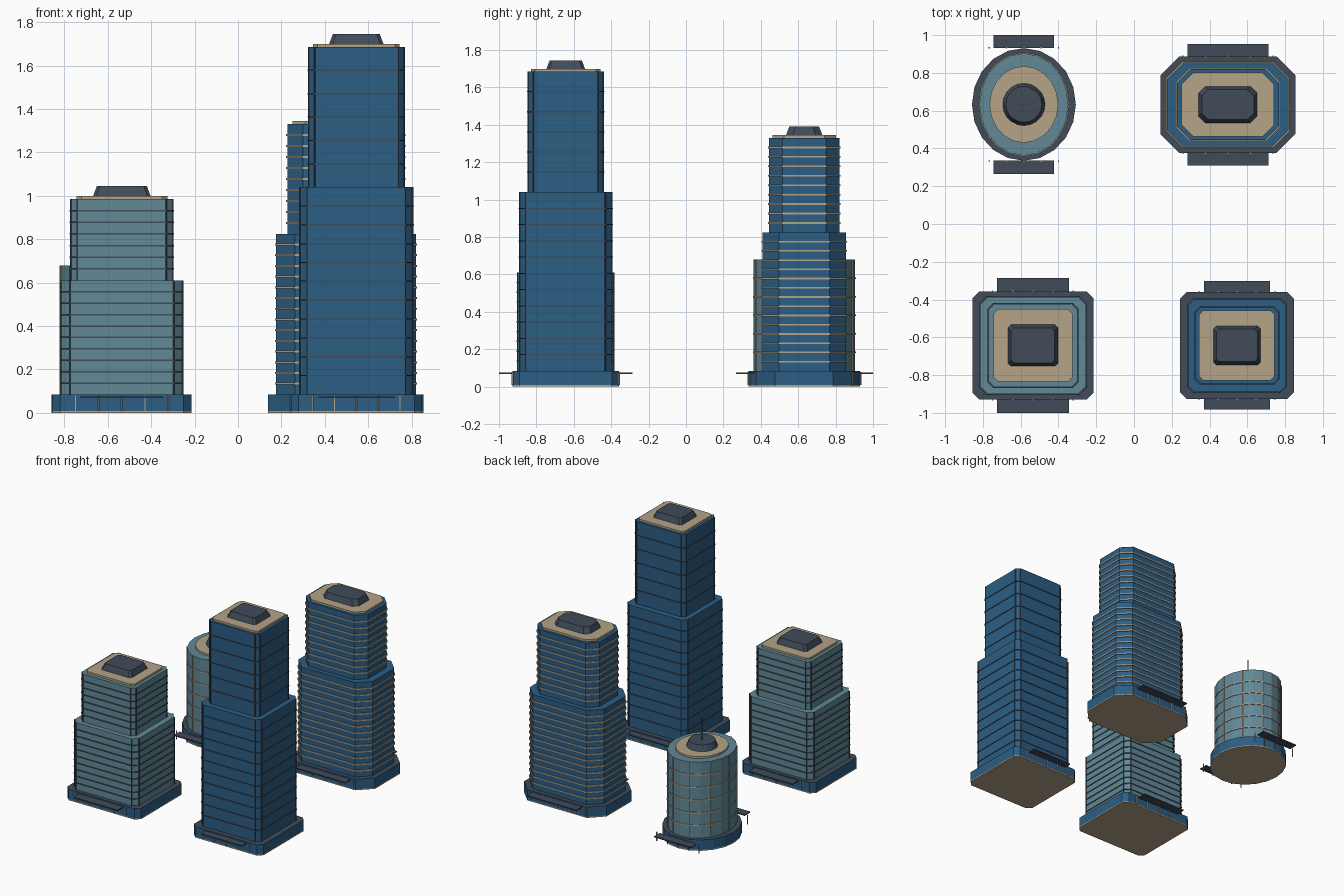
import bpy, bmesh, math

cube = bpy.data.objects.get("Cube")
if cube:
    bpy.data.objects.remove(cube)


def material(name, rgb):
    m = bpy.data.materials.new(name)
    m.use_nodes = True
    m.diffuse_color = (*rgb, 1)
    m.node_tree.nodes["Principled BSDF"].inputs["Base Color"].default_value = (*rgb, 1)
    return m


BLUE = material("blue_glass", (0.025, 0.11, 0.23))
TEAL = material("teal_glass", (0.12, 0.25, 0.31))
SLATE = material("dark_slate", (0.052, 0.07, 0.10))
BEIGE = material("beige_stone", (0.46, 0.37, 0.245))


def finish(name, bm, *mats):
    bmesh.ops.recalc_face_normals(bm, faces=bm.faces)
    me = bpy.data.meshes.new(name)
    for m in mats:
        me.materials.append(m)
    # second material goes on upward faces
    if len(mats) > 1:
        for f in bm.faces:
            f.material_index = int(f.normal.z > 0.9)
    bm.to_mesh(me)
    bm.free()
    ob = bpy.data.objects.new(name, me)
    bpy.context.collection.objects.link(ob)
    return ob


def outline(c, hx, hy, cut):
    """Chamfered rectangle, or a faceted oval when cut is None."""
    if cut is None:
        n = 20
        pts = [(hx * math.cos(math.tau * i / n), hy * math.sin(math.tau * i / n))
               for i in range(n)]
    else:
        a, b = hx - cut, hy - cut
        pts = [(hx, -b), (hx, b), (a, hy), (-a, hy),
               (-hx, b), (-hx, -b), (-a, -hy), (a, -hy)]
    return [(c[0] + x, c[1] + y) for x, y in pts]


def loop(bm, pts, z):
    return [bm.verts.new((x, y, z)) for x, y in pts]


def bridge(bm, p, q):
    n = len(p)
    for i in range(n):
        j = (i + 1) % n
        bm.faces.new((p[i], p[j], q[j], q[i]))


def block(name, c, size, z0, z1, *mats, inset=0.0):
    hx, hy, cut = size
    bm = bmesh.new()
    low = loop(bm, outline(c, hx, hy, cut), z0)
    top = loop(bm, outline(c, hx - inset, hy - inset, cut), z1)
    bridge(bm, low, top)
    bm.faces.new(low)
    bm.faces.new(top)
    return finish(name, bm, *mats)


def bands(name, c, size, z0, z1, count, thick, mat, out=0.005):
    """Thin floor ledges around a shaft, spaced evenly between z0 and z1."""
    hx, hy, cut = size
    inner = outline(c, hx - 0.002, hy - 0.002, cut)
    outer = outline(c, hx + out, hy + out, cut)
    bm = bmesh.new()
    for i in range(1, count):
        z = z0 + (z1 - z0) * i / count
        rings = [loop(bm, p, z + s * thick / 2)
                 for p, s in ((inner, -1), (outer, -1), (outer, 1), (inner, 1))]
        for k in range(4):
            bridge(bm, rings[k], rings[(k + 1) % 4])
    return finish(name, bm, mat)


def add_box(bm, x, y, z0, z1, wx, wy):
    low = loop(bm, outline((x, y), wx / 2, wy / 2, 0.2 * min(wx, wy)), z0)
    top = loop(bm, outline((x, y), wx / 2, wy / 2, 0.2 * min(wx, wy)), z1)
    bridge(bm, low, top)
    bm.faces.new(low)
    bm.faces.new(top)


def posts(name, c, size, z0, z1, step, mat, w=0.007):
    """Slim vertical strips on the corners of a shaft."""
    bm = bmesh.new()
    for x, y in outline(c, *size)[::step]:
        add_box(bm, x, y, z0, z1, w, w)
    return finish(name, bm, mat)


def entrances(name, c, hx, hy, half, depth):
    """Front and back canopies, each with a row of slim mullions."""
    for side, s in (("front", -1), ("back", 1)):
        bm = bmesh.new()
        y0, y1 = c[1] + s * hy, c[1] + s * (hy + depth)
        bmesh.ops.create_cube(bm, size=1)
        for v in bm.verts:
            v.co = (c[0] + v.co.x * 2 * half, (y0 + y1) / 2 + v.co.y * abs(y1 - y0),
                    0.072 + v.co.z * 0.008)
        finish(f"{name}_{side}_canopy", bm, SLATE)
        bm = bmesh.new()
        for i in range(-2, 3):
            add_box(bm, c[0] + i * hx / 3, y0 + s * 0.002, 0.008, 0.079, 0.006, 0.008)
        finish(f"{name}_{side}_mullions", bm, BEIGE)


def tower(name, c, glass, band_mat, podium, tiers, roof, cap, canopy, thick, corner_mat, step):
    # ground slab, podium and entrances
    block(name + "_base_slab", c, podium, 0, 0.008, BEIGE)
    block(name + "_podium", c, podium, 0.008, 0.085, BLUE, SLATE)
    entrances(name, c, podium[0], podium[1], *canopy)
    # stacked shafts with floor ledges
    z = 0.085
    for i, (size, top, floors) in enumerate(tiers):
        part = f"{name}_shaft_{i + 1}"
        block(part, c, size, z, top, glass)
        bands(part + "_ledges", c, size, z, top, floors, thick, band_mat)
        if corner_mat:
            posts(part + "_corner_strips", c, size, z, top, step, corner_mat)
        z = top
    # roof slab and plant room
    block(name + "_roof_slab", c, roof, z, z + 0.015, BEIGE)
    block(name + "_plant_room", c, cap, z + 0.015, z + 0.06, SLATE, inset=0.017)
    return z + 0.06


# Short square tower
tower("short_tower", (-0.535, -0.643), TEAL, SLATE, (0.32, 0.285, 0.035),
      [((0.28, 0.257, 0.04), 0.61, 10), ((0.235, 0.22, 0.03), 0.985, 7)],
      (0.21, 0.192, 0.025), (0.132, 0.11, 0.015), (0.19, 0.072), 0.007, SLATE, 1)

# Tall square tower
tower("tall_tower", (0.545, -0.643), BLUE, SLATE, (0.302, 0.283, 0.035),
      [((0.26, 0.247, 0.035), 1.04, 11), ((0.22, 0.202, 0.028), 1.685, 6)],
      (0.2, 0.185, 0.022), (0.125, 0.103, 0.015), (0.175, 0.057), 0.006, SLATE, 1)

# Eight-sided tower
tower("octagonal_tower", (0.497, 0.632), BLUE, BEIGE, (0.358, 0.255, 0.1),
      [((0.322, 0.223, 0.088), 0.825, 15), ((0.27, 0.188, 0.072), 1.33, 10)],
      (0.245, 0.17, 0.062), (0.155, 0.097, 0.035), (0.215, 0.067), 0.009, None, 1)

# Oval tower with a mast
mast_z = tower("oval_tower", (-0.583, 0.633), TEAL, BEIGE, (0.275, 0.298, None),
               [((0.235, 0.271, None), 0.68, 6)],
               (0.182, 0.203, None), (0.112, 0.112, None), (0.16, 0.069), 0.008, BEIGE, 2)
bpy.ops.mesh.primitive_cylinder_add(vertices=8, radius=0.004, depth=0.17,
                                    location=(-0.583, 0.633, mast_z + 0.085))
mast = bpy.context.object
mast.name = "oval_tower_mast"
mast.data.materials.append(SLATE)
